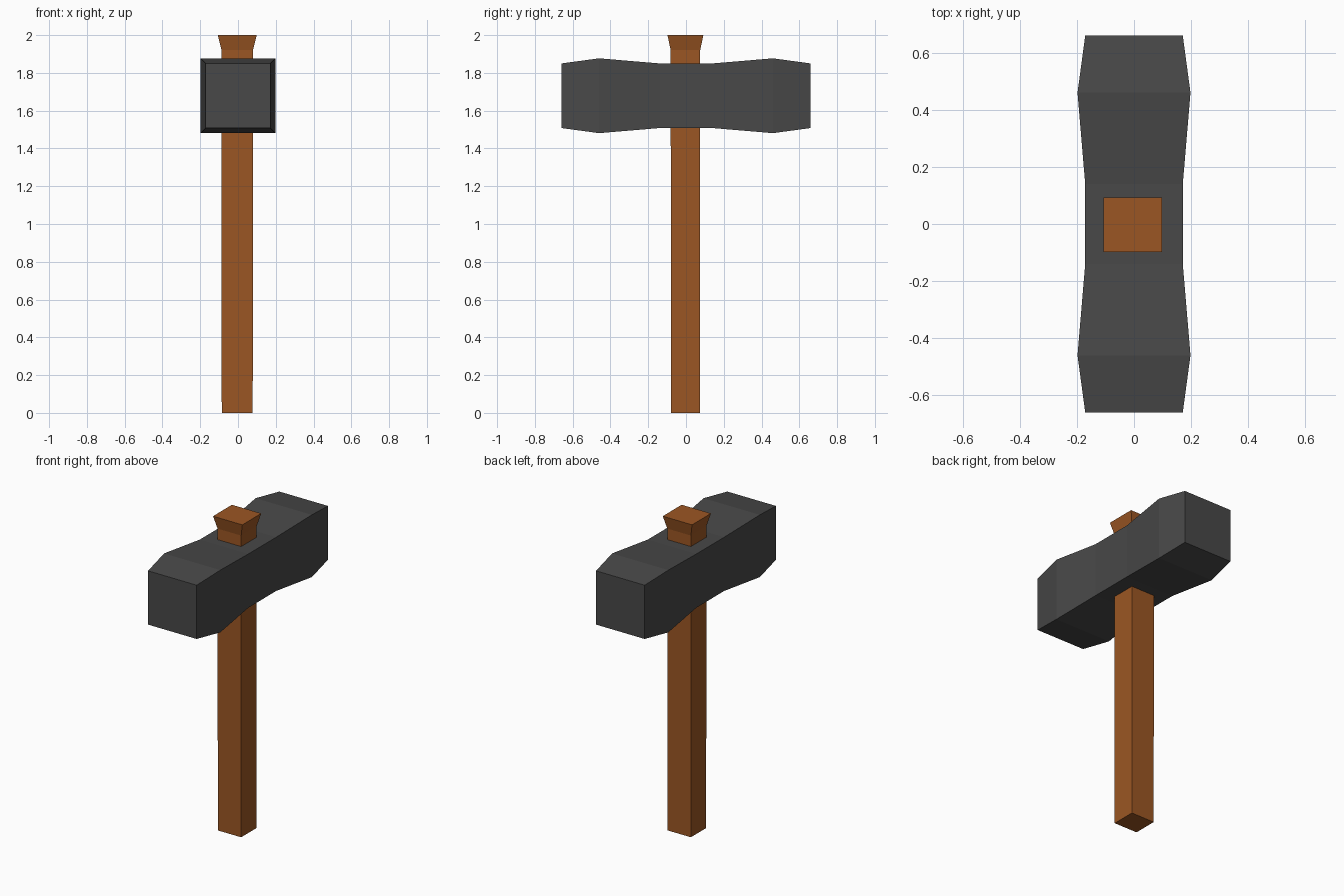
import bpy
import bmesh
from mathutils import Vector

cube = bpy.data.objects.get("Cube")
if cube:
    bpy.data.objects.remove(cube, do_unlink=True)


def make_material(name, rgb):
    mat = bpy.data.materials.new(name)
    mat.use_nodes = True
    colour = (*rgb, 1.0)
    mat.diffuse_color = colour
    bsdf = mat.node_tree.nodes["Principled BSDF"]
    bsdf.inputs["Base Color"].default_value = colour
    bsdf.inputs["Roughness"].default_value = 0.8
    return mat


def loft_squares(name, sections, axis_u, axis_v, mat):
    """Skin rectangular sections, each given as (centre, half_u, half_v)."""
    u, v = Vector(axis_u), Vector(axis_v)
    bm = bmesh.new()
    rings = []
    for centre, hu, hv in sections:
        c = Vector(centre)
        corners = ((-1, -1), (1, -1), (1, 1), (-1, 1))
        rings.append([bm.verts.new(c + u * hu * a + v * hv * b) for a, b in corners])
    for low, high in zip(rings, rings[1:]):
        for i in range(4):
            j = (i + 1) % 4
            bm.faces.new((low[i], low[j], high[j], high[i]))
    bm.faces.new(rings[0][::-1])
    bm.faces.new(rings[-1])
    bmesh.ops.recalc_face_normals(bm, faces=bm.faces)
    mesh = bpy.data.meshes.new(name)
    bm.to_mesh(mesh)
    bm.free()
    mesh.materials.append(mat)
    obj = bpy.data.objects.new(name, mesh)
    bpy.context.collection.objects.link(obj)
    return obj


wood = make_material("brown wood", (0.33, 0.094, 0.017))
iron = make_material("dark iron", (0.065, 0.065, 0.065))

# Square handle, flared where it comes out of the head
cx, cy = -0.004, -0.003
handle_profile = [(0, 0.082, 0.077), (1.92, 0.083, 0.078), (2.0, 0.103, 0.095)]
loft_squares("handle", [((cx, cy, z), hx, hy) for z, hx, hy in handle_profile],
             (1, 0, 0), (0, 1, 0), wood)

# Hammer head: waisted middle, widest near the ends, chamfered to both faces
half_profile = [(0.14, 0.171), (0.46, 0.198), (0.66, 0.171)]
head_profile = [(-y, h) for y, h in reversed(half_profile)] + half_profile
loft_squares("hammer_head", [((0, y, 1.679), h, h) for y, h in head_profile],
             (1, 0, 0), (0, 0, 1), iron)
